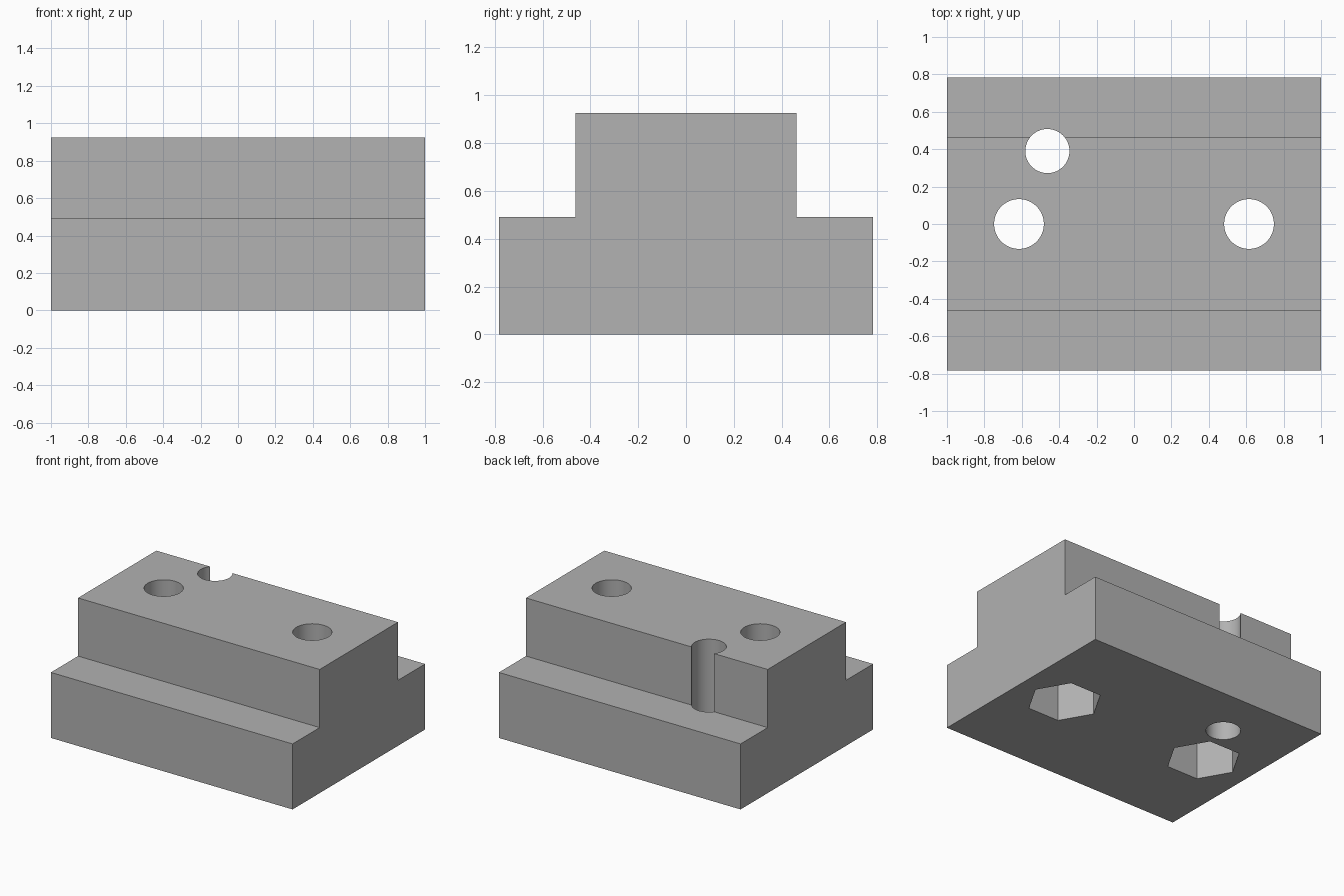
import bpy, bmesh, math

cube = bpy.data.objects.get("Cube")
if cube:
    bpy.data.objects.remove(cube, do_unlink=True)

grey = bpy.data.materials.new("plain_grey")
grey.use_nodes = True
grey.diffuse_color = (0.445, 0.445, 0.445, 1)
grey.node_tree.nodes["Principled BSDF"].inputs["Base Color"].default_value = grey.diffuse_color

HEIGHT, LEDGE = 0.925, 0.49
BASE_Y, TOP_Y = 0.783, 0.463
BOLT_X, POCKET_DEPTH = 0.615, 0.45

# Stepped block: T-shaped profile extruded along x
profile = [(-BASE_Y, 0), (BASE_Y, 0), (BASE_Y, LEDGE), (TOP_Y, LEDGE),
           (TOP_Y, HEIGHT), (-TOP_Y, HEIGHT), (-TOP_Y, LEDGE), (-BASE_Y, LEDGE)]
bm = bmesh.new()
end = bm.faces.new([bm.verts.new((-1, y, z)) for y, z in profile])
sweep = bmesh.ops.extrude_face_region(bm, geom=[end])
moved = [v for v in sweep["geom"] if isinstance(v, bmesh.types.BMVert)]
bmesh.ops.translate(bm, verts=moved, vec=(2, 0, 0))
bmesh.ops.recalc_face_normals(bm, faces=bm.faces)
mesh = bpy.data.meshes.new("stepped_block")
bm.to_mesh(mesh)
bm.free()
mesh.materials.append(grey)
block = bpy.data.objects.new("stepped_block", mesh)
bpy.context.collection.objects.link(block)


def bore(x, y, radius, top, sides):
    """Cut a straight hole upwards from below the base to the given height."""
    bottom = -0.1
    bpy.ops.mesh.primitive_cylinder_add(
        vertices=sides, radius=radius, depth=top - bottom,
        location=(x, y, (top + bottom) / 2), rotation=(0, 0, math.pi / 2))
    cutter = bpy.context.object
    cutter.name = "hole_cutter"
    cutter.hide_render = True
    cutter.data.materials.append(grey)
    cut = block.modifiers.new("hole", 'BOOLEAN')
    cut.operation, cut.solver, cut.object = 'DIFFERENCE', 'EXACT', cutter
    bpy.context.view_layer.objects.active = block
    bpy.ops.object.modifier_apply(modifier=cut.name)
    bpy.data.objects.remove(cutter, do_unlink=True)


# Bolt holes with hexagonal nut pockets underneath
for side in (-1, 1):
    bore(side * BOLT_X, 0, 0.133, HEIGHT + 0.1, 64)
    bore(side * BOLT_X, 0, 0.257, POCKET_DEPTH, 6)

# Rod hole that breaks out through the back wall of the step
bore(-0.463, 0.39, 0.118, HEIGHT + 0.1, 64)

bpy.ops.object.select_all(action='DESELECT')
block.select_set(True)
bpy.context.view_layer.objects.active = block
bpy.ops.object.shade_smooth_by_angle(angle=math.radians(30))
